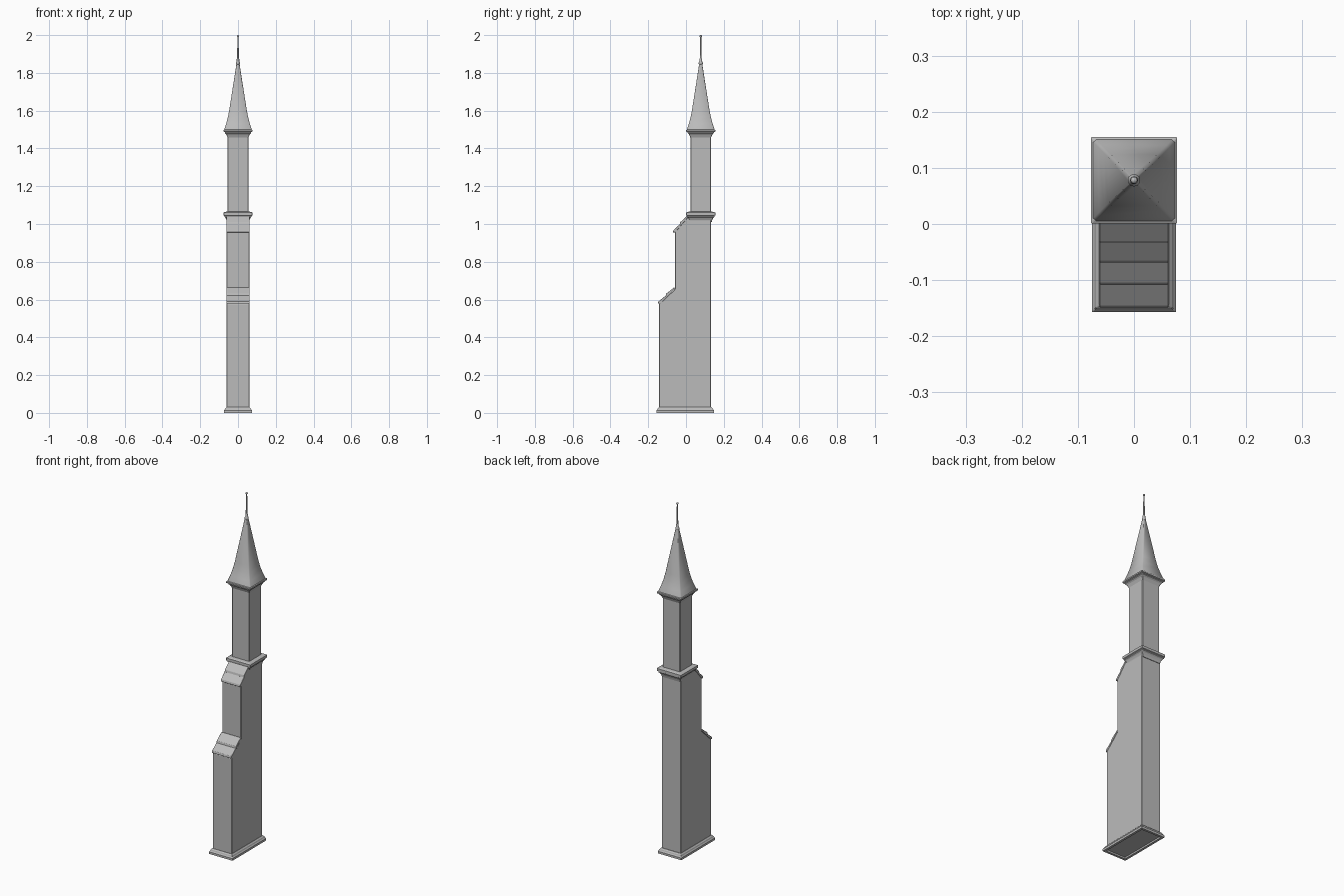
import bpy
import bmesh
import math

if "Cube" in bpy.data.objects:
    bpy.data.objects.remove(bpy.data.objects["Cube"], do_unlink=True)

stone = bpy.data.materials.new("grey stone")
stone.use_nodes = True
grey = (0.5, 0.5, 0.5, 1)
stone.diffuse_color = grey
stone.node_tree.nodes["Principled BSDF"].inputs["Base Color"].default_value = grey

TOWER_Y = 0.078


def finish(name, bm, smooth=None):
    bmesh.ops.recalc_face_normals(bm, faces=bm.faces)
    mesh = bpy.data.meshes.new(name)
    bm.to_mesh(mesh)
    bm.free()
    mesh.materials.append(stone)
    obj = bpy.data.objects.new(name, mesh)
    bpy.context.collection.objects.link(obj)
    if smooth:
        bpy.ops.object.select_all(action="DESELECT")
        obj.select_set(True)
        bpy.context.view_layer.objects.active = obj
        bpy.ops.object.shade_smooth_by_angle(angle=math.radians(smooth))
    return obj


def bridge(bm, loops):
    for low, high in zip(loops, loops[1:]):
        n = len(low)
        for i in range(n):
            j = (i + 1) % n
            bm.faces.new((low[i], low[j], high[j], high[i]))
    bm.faces.new(loops[0])
    bm.faces.new(loops[-1])


def rect_loft(name, profile, y, depth=0.0, chamfer=0.003, smooth=None):
    """Stack chamfered rectangles; profile holds (half width, height)."""
    bm = bmesh.new()
    loops = []
    for half, z in profile:
        c = min(chamfer, half * 0.3)
        a, b = half, half + depth
        corners = [(a, b - c), (a - c, b), (c - a, b), (-a, b - c),
                   (-a, c - b), (c - a, -b), (a - c, -b), (a, c - b)]
        loops.append([bm.verts.new((px, y + py, z)) for px, py in corners])
    bridge(bm, loops)
    return finish(name, bm, smooth)


def extrude_side(name, outline, half, bevel=0.0):
    """Extrude a (y, z) outline across x."""
    bm = bmesh.new()
    loops = [[bm.verts.new((x, y, z)) for y, z in outline] for x in (-half, half)]
    bridge(bm, loops)
    obj = finish(name, bm)
    if bevel:
        mod = obj.modifiers.new("worn edges", "BEVEL")
        mod.width = bevel
        mod.segments = 1
        mod.limit_method = "ANGLE"
    return obj


def lathe(name, profile, sides=16):
    bm = bmesh.new()
    loops = []
    for r, z in profile:
        loops.append([bm.verts.new((r * math.cos(t), TOWER_Y + r * math.sin(t), z))
                      for t in (math.tau * i / sides for i in range(sides))])
    bridge(bm, loops)
    return finish(name, bm, 50)


# Plinth with a recessed underside
rect_loft("plinth", [(0.06, 0.008), (0.062, 0), (0.075, 0), (0.075, 0.012),
                     (0.070, 0.018), (0.068, 0.024), (0.062, 0.03)],
          -0.004, depth=0.078, chamfer=0.001)

# Buttressed lower tower
extrude_side("buttress_body",
             [(0.133, 0.02), (0.133, 1.03), (0.005, 1.03), (-0.058, 0.962),
              (-0.058, 0.655), (-0.143, 0.575), (-0.143, 0.02)], 0.06, 0.002)

# Overlapping weathering slabs on both buttress shoulders
for level, y0, z0, run, rise in (("lower", -0.149, 0.578, 0.046, 0.041),
                                 ("upper", -0.069, 0.956, 0.040, 0.041)):
    for i in range(2):
        y, z = y0 + i * (run - 0.005), z0 + i * rise
        extrude_side(f"{level}_weathering_slab_{i + 1}",
                     [(y, z), (y + 0.003, z + 0.012), (y + run, z + rise + 0.005),
                      (y + run + 0.006, z + rise - 0.002), (y + 0.012, z)],
                     0.0615, 0.001)

# Moulded ledge between lower tower and upper shaft
rect_loft("middle_ledge", [(0.058, 1.01), (0.061, 1.022), (0.066, 1.032),
                           (0.072, 1.038), (0.072, 1.043), (0.077, 1.046),
                           (0.077, 1.06), (0.07, 1.064), (0.055, 1.066)], TOWER_Y, chamfer=0.002)

rect_loft("upper_shaft", [(0.055, 1.05), (0.055, 1.48)], TOWER_Y)

rect_loft("top_cornice", [(0.055, 1.458), (0.058, 1.465), (0.062, 1.474),
                          (0.069, 1.481), (0.069, 1.486), (0.077, 1.489),
                          (0.077, 1.497), (0.07, 1.501)], TOWER_Y, chamfer=0.002)

# Flared four-sided spire
rect_loft("spire", [(0.073, 1.498), (0.072, 1.503), (0.063, 1.53), (0.053, 1.568),
                    (0.046, 1.605), (0.007, 1.855)], TOWER_Y, chamfer=0.005, smooth=50)

# Finial with collar, rod and ball
lathe("finial_collar", [(0.006, 1.842), (0.011, 1.847), (0.011, 1.855),
                        (0.007, 1.861), (0.007, 1.872), (0.004, 1.88)])
lathe("finial_rod", [(0.005, 1.87), (0.003, 1.99)], 10)
lathe("finial_ball", [(0.006 * math.sin(a) + 0.0002, 1.994 - 0.006 * math.cos(a))
                      for a in (math.pi * i / 8 for i in range(9))], 12)
